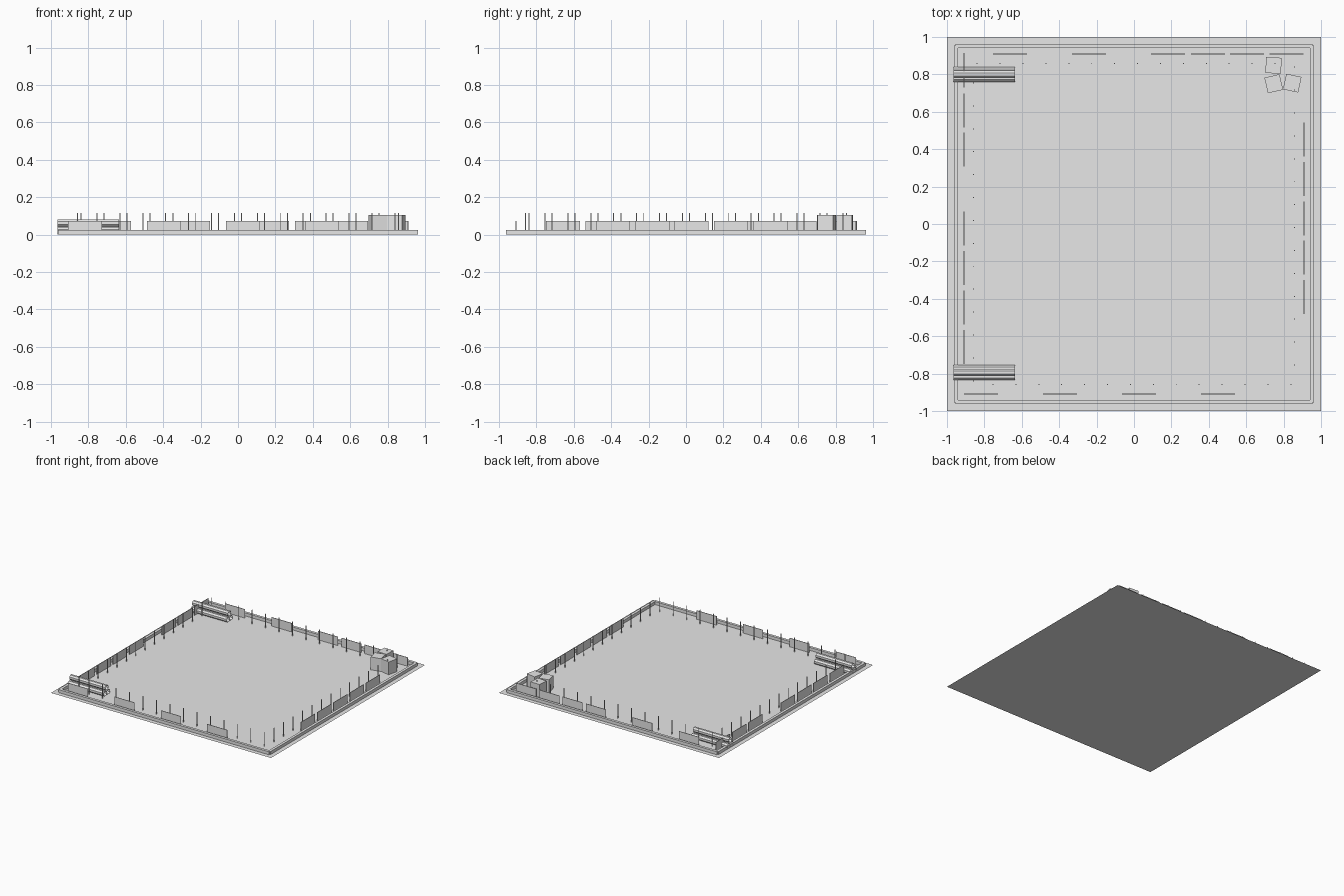
import bpy, bmesh, math
from mathutils import Matrix, Vector

if "Cube" in bpy.data.objects:
    bpy.data.objects.remove(bpy.data.objects["Cube"])

grey = bpy.data.materials.new("light grey")
grey.diffuse_color = (0.8, 0.8, 0.8, 1)
grey.use_nodes = True
grey.node_tree.nodes["Principled BSDF"].inputs["Base Color"].default_value = grey.diffuse_color


def finish(name, bm):
    me = bpy.data.meshes.new(name)
    bm.to_mesh(me)
    bm.free()
    me.materials.append(grey)
    ob = bpy.data.objects.new(name, me)
    bpy.context.collection.objects.link(ob)
    return ob


def box(bm, centre, size, turn=0):
    m = (Matrix.Translation(centre) @ Matrix.Rotation(math.radians(turn), 4, 'Z')
         @ Matrix.Diagonal((*size, 1)))
    bmesh.ops.create_cube(bm, size=1, matrix=m)


# Flat ground sheet
bm = bmesh.new()
bmesh.ops.create_grid(bm, x_segments=1, y_segments=1, size=1)
finish("ground_sheet", bm)

# Low kerb: four bars with notched corners
bm = bmesh.new()
for s in (-1, 1):
    box(bm, (0, s * 0.952, 0.0125), (1.91, 0.022, 0.025))
    box(bm, (s * 0.952, 0, 0.0125), (0.022, 1.91, 0.025))
finish("kerb", bm)

# Barrier panels on each side, placed by centre along the side
W, H, T = 0.182, 0.072, 0.004
sides = {
    "back": [-0.663, -0.24, 0.182, 0.396, 0.604, 0.815],
    "front": [-0.818, -0.396, 0.027, 0.449],
    "left": [0.822, 0.607, 0.398, -0.024, -0.235, -0.446, -0.657],
    "right": [0.452, 0.241, 0.03, -0.18, -0.391],
}
for side, centres in sides.items():
    bm = bmesh.new()
    s = 0.909 if side in ("back", "right") else -0.909
    for c in centres:
        if side in ("back", "front"):
            box(bm, (c, s, H / 2), (W, T, H))
        else:
            box(bm, (s, c, H / 2), (T, W, H))
    finish(side + "_barrier_panels", bm)

# Thin posts, fourteen per side, repeated by quarter turns
bm = bmesh.new()
for k in range(4):
    rot = Matrix.Rotation(k * math.pi / 2, 3, 'Z')
    for i in range(14):
        p = rot @ Vector((-0.754 + 0.1225 * i, -0.857, 0.0575))
        box(bm, p, (0.005, 0.005, 0.115))
finish("fence_posts", bm)

# Two stacks of three open pipes
R = 0.0216
A = R * math.cos(math.pi / 8)
for name, y in (("back_pipe_stack", 0.80), ("front_pipe_stack", -0.794)):
    bm = bmesh.new()
    for dy, z in ((-A, A), (A, A), (0, 3 * A + 0.002)):
        m = (Matrix.Translation((-0.80, y + dy, z)) @ Matrix.Rotation(math.pi / 2, 4, 'Y')
             @ Matrix.Rotation(math.pi / 8, 4, 'Z'))
        bmesh.ops.create_cone(bm, cap_ends=False, segments=8, radius1=R, radius2=R,
                              depth=0.328, matrix=m)
    finish(name, bm)

# Three crates in the back right corner
for i, (x, y, turn) in enumerate(((0.746, 0.848, -3), (0.747, 0.75, 13), (0.846, 0.753, -12))):
    bm = bmesh.new()
    box(bm, (x, y, 0.0525), (0.083, 0.085, 0.105), turn)
    finish("crate_%d" % (i + 1), bm)
